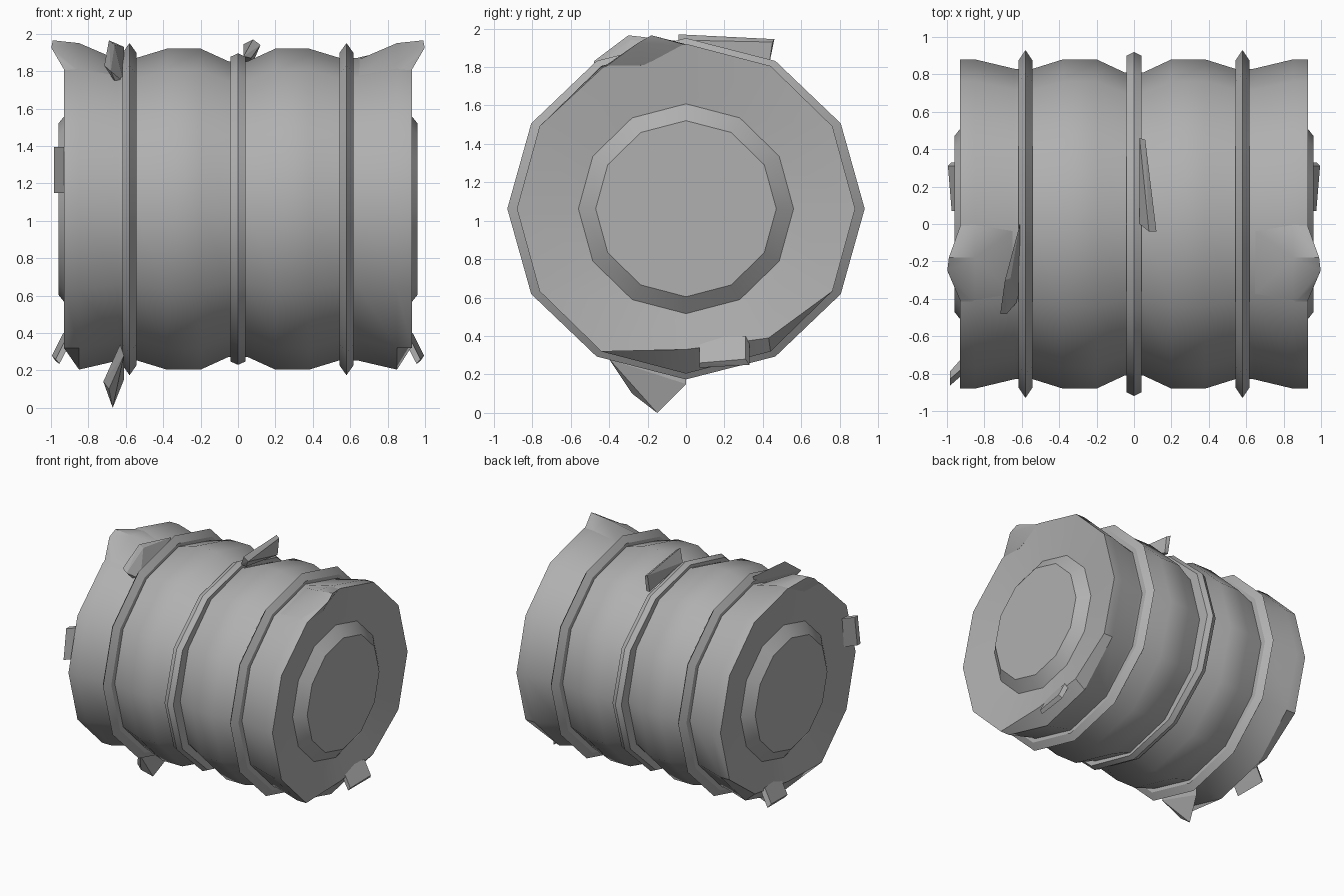
import bpy, bmesh, math

cube = bpy.data.objects.get("Cube")
if cube:
    bpy.data.objects.remove(cube, do_unlink=True)

CENTER_Z = 1.0625
SIDES = 12

GREY = (0.435, 0.435, 0.435, 1)
grey = bpy.data.materials.new("plain_grey")
grey.use_nodes = True
grey.diffuse_color = GREY
grey.node_tree.nodes["Principled BSDF"].inputs["Base Color"].default_value = GREY


def finish(name, bm, smooth):
    bmesh.ops.recalc_face_normals(bm, faces=bm.faces)
    mesh = bpy.data.meshes.new(name)
    bm.to_mesh(mesh)
    bm.free()
    mesh.materials.append(grey)
    obj = bpy.data.objects.new(name, mesh)
    bpy.context.collection.objects.link(obj)
    if smooth:
        bpy.ops.object.select_all(action='DESELECT')
        obj.select_set(True)
        bpy.context.view_layer.objects.active = obj
        bpy.ops.object.shade_smooth_by_angle(angle=math.radians(33))


def lathe(name, profile, z_scale, closed=False, chips=None):
    """Spin (x, radius) points round the x axis; chips moves single rim points."""
    bm = bmesh.new()
    loops = []
    for x, r in profile:
        loop = []
        for i in range(SIDES):
            a = 2 * math.pi * i / SIDES
            co = (x, r * math.cos(a), CENTER_Z + r * z_scale * math.sin(a))
            if chips and abs(abs(x) - 0.93) < 1e-4 and i in chips:
                co = (x, *chips[i])
            loop.append(bm.verts.new(co))
        loops.append(loop)
    pairs = list(zip(loops, loops[1:]))
    if closed:
        pairs.append((loops[-1], loops[0]))
    else:
        bm.faces.new(loops[0])
        bm.faces.new(loops[-1])
    for a, b in pairs:
        for i in range(SIDES):
            j = (i + 1) % SIDES
            bm.faces.new((a[i], a[j], b[j], b[i]))
    finish(name, bm, True)


def splinter(name, points, smooth=False):
    """Shard wrapped round a few corner points."""
    bm = bmesh.new()
    for p in points:
        bm.verts.new(p)
    bmesh.ops.convex_hull(bm, input=bm.verts)
    loose = [v for v in bm.verts if not v.link_faces]
    bmesh.ops.delete(bm, geom=loose, context='VERTS')
    finish(name, bm, smooth)


# Barrel body with dished ends and raised end discs
half = [(0.05, 0.81), (0.20, 0.88), (0.38, 0.88), (0.54, 0.83), (0.64, 0.83),
        (0.85, 0.88), (0.93, 0.88), (0.89, 0.56), (0.96, 0.47)]
profile = [(-x, r) for x, r in reversed(half)] + half
rim_chips = {9: (0.0, 0.33), 10: (0.43, 0.39), 4: (-0.43, 1.80)}
lathe("barrel_body", profile, 0.975, chips=rim_chips)

# Outer hoops with a pointed crest
for side, label in ((-1, "right"), (1, "left")):
    c = 0.58 * side
    hoop = [(c - 0.037, 0.76), (c - 0.037, 0.875), (c, 0.93),
            (c + 0.037, 0.875), (c + 0.037, 0.76)]
    lathe("hoop_" + label, hoop, 0.955, closed=True)

# Middle hoop
lathe("hoop_middle", [(-0.04, 0.74), (-0.04, 0.9), (0, 0.92), (0.04, 0.9), (0.04, 0.74)],
      0.905, closed=True)

# Matching splinters and flared lips on both end rims
lower = [(0.995, 0.31, 0.28), (0.975, 0.33, 0.25), (0.92, 0.33, 0.36), (0.935, 0.31, 0.40),
         (0.975, 0.07, 0.26), (0.955, 0.07, 0.235), (0.89, 0.07, 0.36), (0.91, 0.07, 0.39)]
upper = [(0.64, -0.03, 1.86), (0.64, -0.38, 1.77), (0.85, -0.18, 1.95), (0.85, 0.0, 1.918),
         (0.85, -0.43, 1.80), (0.925, 0.0, 1.915), (0.925, -0.42, 1.80),
         (0.96, -0.12, 1.945), (0.99, -0.18, 1.965), (0.998, -0.25, 1.925),
         (0.96, -0.33, 1.87), (0.925, -0.22, 1.81)]
for side, label in ((-1, "right"), (1, "left")):
    splinter("lower_rim_splinter_" + label, [(side * x, y, z) for x, y, z in lower])
    splinter("upper_rim_lip_" + label, [(side * x, y, z) for x, y, z in upper], smooth=True)

# Single splinter on the front of the right-hand rim
splinter("front_rim_splinter", [(x, y + dy, z) for z, dy in ((1.15, 0), (1.395, 0.035)) for x, y in
         ((-0.985, -0.865), (-0.985, -0.825), (-0.91, -0.74), (-0.91, -0.80))])

# Splinters peeling off the hoops
splinter("hoop_splinter_top", [(-0.69, -0.30, 1.965), (-0.66, -0.29, 1.94), (-0.715, -0.48, 1.83),
         (-0.68, -0.48, 1.80), (-0.61, 0.0, 1.93), (-0.61, -0.02, 1.88),
         (-0.61, -0.40, 1.74), (-0.65, -0.42, 1.73)])
splinter("hoop_splinter_middle", [(0.08, -0.04, 1.97), (0.12, -0.04, 1.94), (0.07, 0.0, 1.87),
         (0.03, 0.0, 1.88), (0.03, 0.46, 1.945), (0.06, 0.45, 1.93),
         (0.03, 0.43, 1.80), (0.06, 0.43, 1.80)])
splinter("hoop_splinter_bottom", [(-0.67, -0.15, 0.0), (-0.72, -0.28, 0.14), (-0.69, -0.28, 0.10),
         (-0.61, 0.0, 0.15), (-0.61, 0.0, 0.21), (-0.61, -0.40, 0.28), (-0.63, -0.40, 0.34)])
